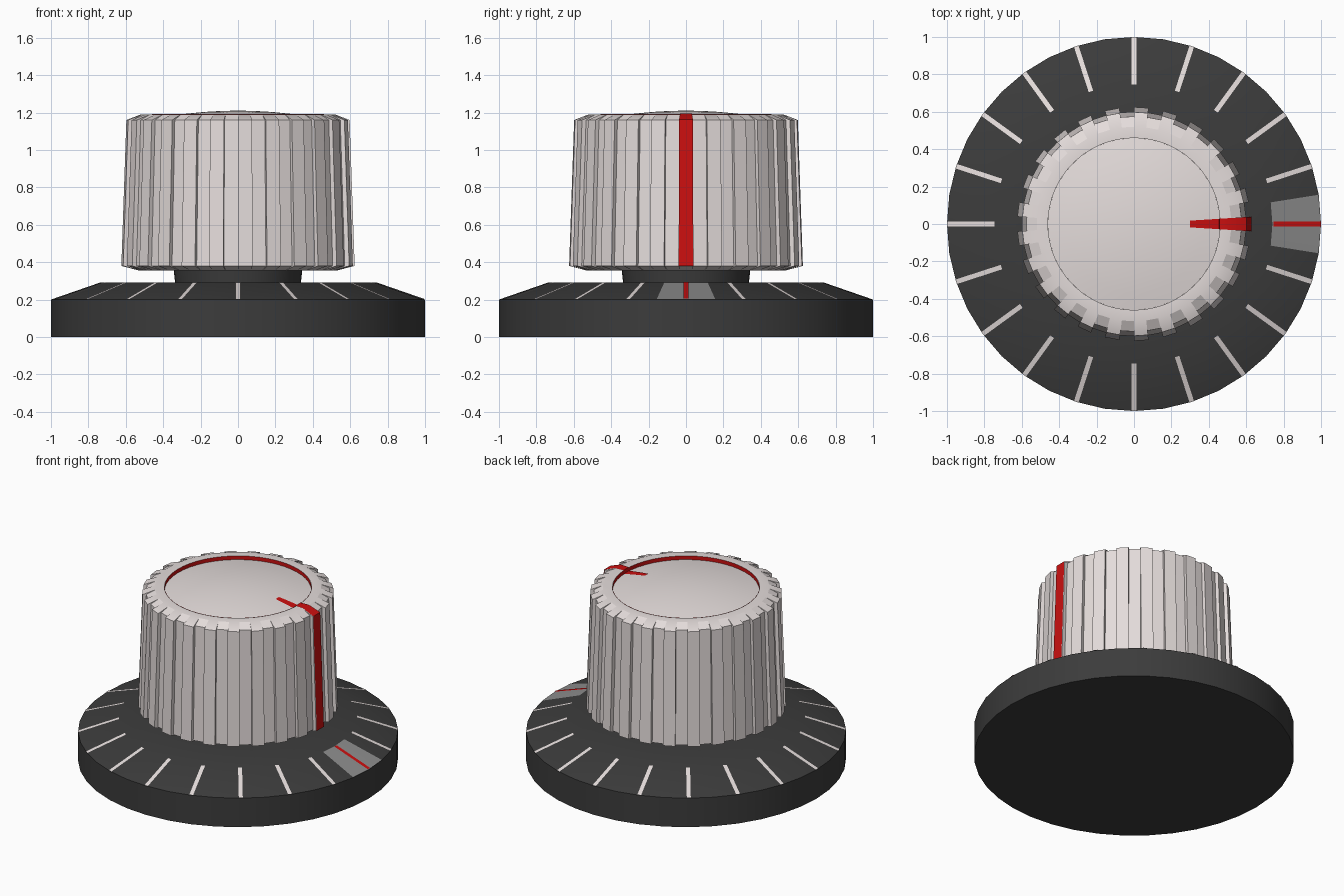
import bpy, bmesh, math
from math import cos, sin, pi, radians

if "Cube" in bpy.data.objects:
    bpy.data.objects.remove(bpy.data.objects["Cube"])


def material(name, rgb):
    m = bpy.data.materials.new(name)
    m.diffuse_color = (*rgb, 1)
    m.use_nodes = True
    m.node_tree.nodes["Principled BSDF"].inputs["Base Color"].default_value = m.diffuse_color
    return m


DARK = material("dark_plastic", (0.045, 0.045, 0.045))
PALE = material("pale_plastic", (0.78, 0.72, 0.71))
RED = material("red_paint", (0.6, 0.005, 0.005))
GREY = material("grey_paint", (0.27, 0.27, 0.27))


def finish(name, bm, mat, recalc=True):
    bmesh.ops.remove_doubles(bm, verts=bm.verts, dist=1e-5)
    if recalc:
        bmesh.ops.recalc_face_normals(bm, faces=bm.faces)
    me = bpy.data.meshes.new(name)
    bm.to_mesh(me)
    bm.free()
    ob = bpy.data.objects.new(name, me)
    bpy.context.collection.objects.link(ob)
    me.materials.append(mat)
    bpy.ops.object.select_all(action='DESELECT')
    ob.select_set(True)
    bpy.context.view_layer.objects.active = ob
    bpy.ops.object.shade_smooth_by_angle(angle=radians(25))
    return ob


def skin(rings, cap_start=False, cap_end=False):
    """Join closed rings of points with quads."""
    bm = bmesh.new()
    vs = [[bm.verts.new(p) for p in ring] for ring in rings]
    n = len(vs[0])
    for a, b in zip(vs, vs[1:]):
        for i in range(n):
            j = (i + 1) % n
            bm.faces.new((a[i], a[j], b[j], b[i]))
    if cap_start:
        bm.faces.new(vs[0][::-1])
    if cap_end:
        bm.faces.new(vs[-1])
    return bm


def circle(r, z, n=40):
    return [(r * cos(2 * pi * i / n), r * sin(2 * pi * i / n), z) for i in range(n)]


# Skirt with sloped dial face, and neck
finish("dial_base", skin([circle(1, 0), circle(1, 0.2), circle(0.74, 0.29),
                          circle(0.34, 0.29)], True, True), DARK)
finish("neck", skin([circle(0.335, 0.28), circle(0.345, 0.37)], True, True), DARK)


def dial_z(r, lift):
    return 0.2 + (1 - r) / 0.26 * 0.09 + lift


def add_tick(bm, angle, half, lift):
    c, s = cos(angle), sin(angle)
    pts = [(0.745, -half), (0.999, -half), (0.999, half), (0.745, half)]
    bm.faces.new([bm.verts.new((r * c - w * s, r * s + w * c, dial_z(r, lift)))
                  for r, w in pts])


# Painted scale: 19 pale ticks, one red tick on a grey patch
bm = bmesh.new()
for k in range(1, 20):
    add_tick(bm, radians(18 * k), 0.0125, 0.003)
finish("scale_ticks", bm, PALE, False)
bm = bmesh.new()
add_tick(bm, 0, 0.0125, 0.005)
finish("zero_tick", bm, RED, False)
bm = bmesh.new()
for a, b in ((-9, 0), (0, 9)):
    pts = [(0.74, a), (0.999, a), (0.999, b), (0.74, b)]
    bm.faces.new([bm.verts.new((r * cos(radians(t)), r * sin(radians(t)), dial_z(r, 0.002)))
                  for r, t in pts])
finish("zero_patch", bm, GREY, False)

# Fluted grip: 25 ridges, one at angle zero
RIDGES = 25


def fluted(groove, ridge, z):
    ring = []
    for k in range(RIDGES):
        mid = 2 * pi * k / RIDGES
        h = pi / (2 * RIDGES)
        for t, r in ((-h, groove), (-h, ridge), (h, ridge), (h, groove)):
            ring.append((r * cos(mid + t), r * sin(mid + t), z))
    return ring


def grip_mesh():
    bm = bmesh.new()
    rings = [fluted(*p) for p in ((0.3, 0.3, 0.355), (0.53, 0.53, 0.355), (0.6, 0.625, 0.38),
                                  (0.575, 0.598, 1.16), (0.52, 0.52, 1.19), (0.46, 0.46, 1.19))]
    bm.free()
    return skin(rings)


bm = grip_mesh()
bmesh.ops.remove_doubles(bm, verts=bm.verts, dist=1e-5)
bmesh.ops.dissolve_degenerate(bm, dist=1e-5, edges=bm.edges)
finish("grip", bm, PALE)


# Domed top insert with red recess wall
def dome_z(r):
    return 1.165 + 0.045 * (1 - (r / 0.46) ** 2)


finish("top_insert", skin([circle(r, dome_z(r), 50) for r in (0.46, 0.37, 0.28, 0.18, 0.1, 0.035)],
                          False, True), PALE)
wall = skin([circle(0.459, 1.191, 50), circle(0.459, 1.16, 50)])
finish("recess_wall", wall, RED, False)

# Red pointer running over the dome, rim and front ridge
path = [(0.3, dome_z(0.3) + 0.004, 0.018), (0.38, dome_z(0.38) + 0.004, 0.023),
        (0.455, dome_z(0.455) + 0.004, 0.028), (0.457, 1.194, 0.028), (0.52, 1.194, 0.032),
        (0.601, 1.163, 0.037), (0.628, 0.38, 0.039)]
bm = bmesh.new()
rows = [(bm.verts.new((x, -w, z)), bm.verts.new((x, w, z))) for x, z, w in path]
for a, b in zip(rows, rows[1:]):
    bm.faces.new((a[0], b[0], b[1], a[1]))
finish("pointer", bm, RED, False)
